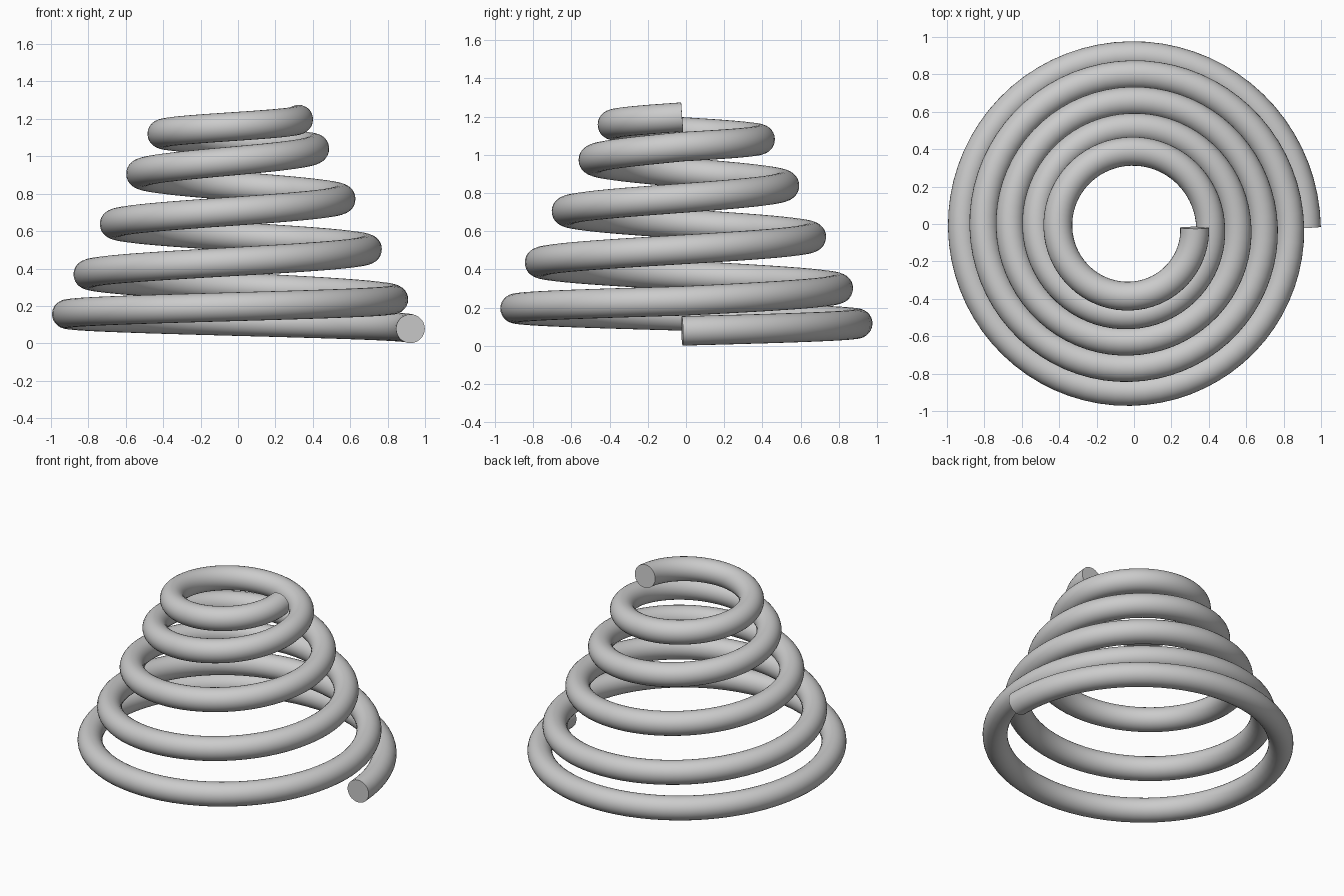
import bpy
from math import cos, sin, tau

cube = bpy.data.objects.get("Cube")
if cube:
    bpy.data.objects.remove(cube, do_unlink=True)

WIRE = 0.077
CENTRE = -0.02
STEPS = 72  # path points per turn

# Turn number, coil radius, height: the end turns are wound tighter
STATIONS = [(0, 0.942, 0.078), (1, 0.853, 0.235), (4, 0.430, 1.043), (5, 0.344, 1.198)]


def coil_point(turn):
    """Point on the conical helix after a number of turns."""
    for (t0, r0, z0), (t1, r1, z1) in zip(STATIONS, STATIONS[1:]):
        if turn <= t1:
            f = (turn - t0) / (t1 - t0)
            r = r0 + (r1 - r0) * f
            z = z0 + (z1 - z0) * f
            return CENTRE + r * cos(tau * turn), CENTRE + r * sin(tau * turn), z


# Spring path with a round wire section
curve = bpy.data.curves.new("conical_spring", "CURVE")
curve.dimensions = "3D"
curve.twist_mode = "Z_UP"
curve.bevel_depth = WIRE
curve.bevel_resolution = 12
curve.use_fill_caps = True
count = STATIONS[-1][0] * STEPS + 1
spline = curve.splines.new("POLY")
spline.points.add(count - 1)
for i, point in enumerate(spline.points):
    point.co = (*coil_point(i / STEPS), 1)

spring = bpy.data.objects.new("conical_spring", curve)
bpy.context.collection.objects.link(spring)

# Plain steel colour
steel = bpy.data.materials.new("steel_grey")
steel.use_nodes = True
colour = (0.6, 0.6, 0.6, 1)
steel.diffuse_color = colour
steel.node_tree.nodes["Principled BSDF"].inputs["Base Color"].default_value = colour
curve.materials.append(steel)

# Turn the swept wire into a mesh with smooth sides and flat ends
bpy.ops.object.select_all(action="DESELECT")
spring.select_set(True)
bpy.context.view_layer.objects.active = spring
bpy.ops.object.convert(target="MESH")
bpy.ops.object.shade_smooth_by_angle()
